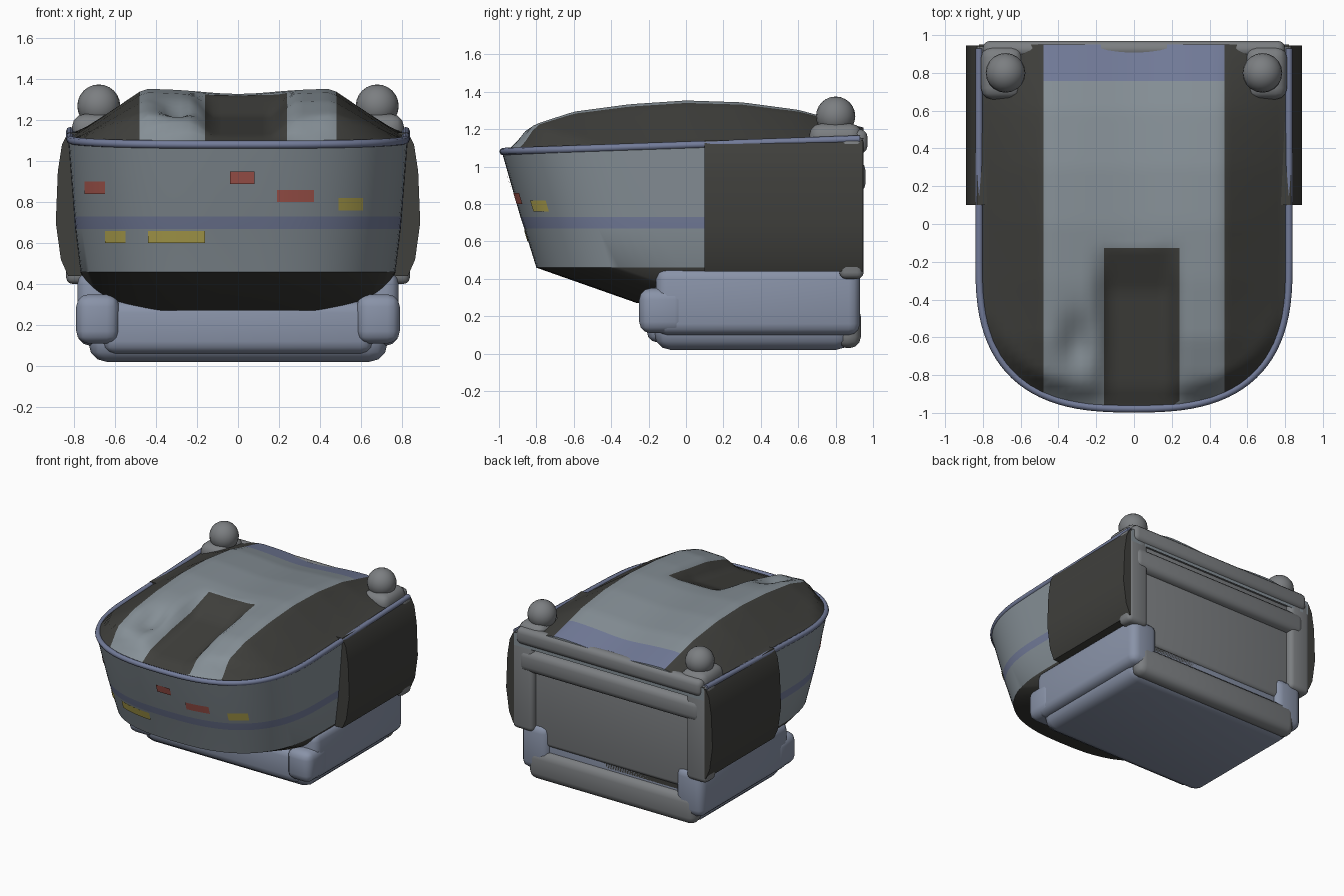
import bpy, bmesh, math

if "Cube" in bpy.data.objects:
    bpy.data.objects.remove(bpy.data.objects["Cube"])

def material(name, c):
    m = bpy.data.materials.new(name)
    m.diffuse_color = (*c, 1)
    m.use_nodes = True
    m.node_tree.nodes["Principled BSDF"].inputs["Base Color"].default_value = m.diffuse_color
    return m

PALE = material("pale_grey", (0.24, 0.28, 0.31))
BLUE = material("blue_grey", (0.17, 0.20, 0.32))
DARK = material("dark_grey", (0.05, 0.05, 0.045))
BASE = material("base_blue", (0.25, 0.29, 0.39))
BACK = material("back_grey", (0.20, 0.21, 0.22))
YELLOW = material("yellow_mark", (0.45, 0.38, 0.08))
RED = material("red_mark", (0.40, 0.10, 0.08))

def finish(name, bm, mats, angle=35):
    bmesh.ops.recalc_face_normals(bm, faces=bm.faces)
    me = bpy.data.meshes.new(name)
    bm.to_mesh(me)
    bm.free()
    ob = bpy.data.objects.new(name, me)
    bpy.context.collection.objects.link(ob)
    for m in mats:
        me.materials.append(m)
    me.shade_smooth()
    me.set_sharp_from_angle(angle=math.radians(angle))
    return ob

def block(name, lo, hi, mat, bevel=0.03):
    bm = bmesh.new()
    bmesh.ops.create_cube(bm, size=1)
    for v in bm.verts:
        v.co = [(a + b) / 2 + c * (b - a) for a, b, c in zip(lo, hi, v.co)]
    bmesh.ops.bevel(bm, geom=bm.edges[:], offset=bevel, segments=3,
                    profile=0.5, affect='EDGES')
    return finish(name, bm, [mat], 40)

def pair(name, lo, hi, mat, bevel=0.03):
    block("right_" + name, lo, hi, mat, bevel)
    block("left_" + name, (-hi[0], lo[1], lo[2]), (-lo[0], hi[1], hi[2]), mat, bevel)

def interp(pts, t):
    for (a, p), (b, q) in zip(pts, pts[1:]):
        if t <= b:
            return p + (q - p) * max(0, (t - a) / (b - a))
    return pts[-1][1]

# U-shaped plan outline, rounded at the front
POWER, DEPTH, REAR, N = 2.7, 0.78, 0.89, 48

def outline(w, f, rear=REAR):
    pts = [(w, rear)]
    for i in range(N + 1):
        a = math.pi * i / N
        c, s = math.cos(a), math.sin(a)
        pts.append((math.copysign(abs(c) ** (2 / POWER), c) * w,
                    f + DEPTH - abs(s) ** (2 / POWER) * DEPTH))
    return pts + [(-w, rear)]

def bow(x, w, f):
    return f + DEPTH - DEPTH * max(0, 1 - (abs(x) / w) ** POWER) ** (1 / POWER)

def rim_z(y):
    return 1.08 + 0.035 * (y + 1)

# Hull lofted from the keel up to the rim
levels = [(0.27, 0.70, -0.26), (0.46, 0.77, -0.80), (0.67, 0.795, -0.865),
          (0.73, 0.80, -0.885), (1.08, 0.83, -0.985)]
bm = bmesh.new()
rings = []
for z, w, f in levels:
    rings.append([bm.verts.new((x, y, rim_z(y) if z > 1 else z)) for x, y in outline(w, f)])
for k, (a, b) in enumerate(zip(rings, rings[1:])):
    for i in range(len(a)):
        j = (i + 1) % len(a)
        face = bm.faces.new((a[i], a[j], b[j], b[i]))
        face.material_index = (2, 0, 1, 0)[k]
bm.faces.new(rings[0])
finish("hull", bm, [PALE, BLUE, DARK])

# Rounded rim around the hull
cu = bpy.data.curves.new("rim", 'CURVE')
cu.dimensions = '3D'
cu.bevel_depth = 0.02
cu.bevel_resolution = 2
cu.use_fill_caps = True
sp = cu.splines.new('POLY')
rim_pts = outline(0.82, -0.978, 0.93)
sp.points.add(len(rim_pts) - 1)
for p, (x, y) in zip(sp.points, rim_pts):
    p.co = (x, y, rim_z(y), 1)
cu.materials.append(BLUE)
bpy.context.collection.objects.link(bpy.data.objects.new("rim", cu))

# Arched deck with sloping dark sides, a sunken channel and a dimple at the front
ARCH = [(-1, 1.12), (-0.8, 1.23), (-0.6, 1.295), (-0.3, 1.335), (0, 1.355),
        (0.3, 1.345), (0.6, 1.305), (0.95, 1.21)]
FLOOR = [(-1, 1.10), (-0.35, 1.22), (-0.05, 1.36)]

def deck_half(y):
    t = min(1, max(0, (-0.98 + DEPTH - y) / DEPTH))
    return 0.82 * (1 - t ** POWER) ** (1 / POWER)

def deck_z(x, y):
    top = interp(ARCH, y) - 0.025 * math.exp(-(x / 0.25) ** 2)
    edge = rim_z(y)
    s = min(1, max(0, (abs(x) - 0.46) / 0.35))
    top += (edge - top) * s
    top -= 0.07 * math.exp(-((x + 0.30) / 0.08) ** 2 - ((y + 0.62) / 0.13) ** 2)
    k = min(1, max(0, (0.24 - abs(x - 0.02)) / 0.09))
    top += k * min(0, interp(FLOOR, y) - top)
    d = min(1, max(0, (y - bow(x, 0.82, -0.98)) / 0.10))   # meet the rim
    return edge + (top - edge) * d

bm = bmesh.new()
cols = [-0.84 + 0.04 * i for i in range(43)]
rows = [-0.975 + 0.0385 * i for i in range(51)]
grid = []
for y in rows:
    h = deck_half(y)
    xs = [max(-h, min(h, x)) for x in cols]
    grid.append([bm.verts.new((x, y, deck_z(x, y))) for x in xs])
for r0, r1 in zip(grid, grid[1:]):
    for i in range(len(cols) - 1):
        f = bm.faces.new((r0[i], r0[i + 1], r1[i + 1], r1[i]))
        c = f.calc_center_median()
        if abs(c.x) > 0.48 or (abs(c.x - 0.03) < 0.19 and c.y < -0.12):
            f.material_index = 2
        elif c.y > 0.74:
            f.material_index = 1
# rear edge turned down to the back wall
last = grid[-1]
low = [bm.verts.new((v.co.x, v.co.y, 1.05)) for v in last]
for i in range(len(last) - 1):
    bm.faces.new((last[i], last[i + 1], low[i + 1], low[i]))
bmesh.ops.remove_doubles(bm, verts=bm.verts[:], dist=0.0005)
finish("deck", bm, [PALE, BLUE, DARK], 60)

# Dark side panels, bulging outwards in the middle
PANEL = [(0.44, 0.83), (0.52, 0.865), (0.70, 0.89), (0.95, 0.88), (1.08, 0.86), (1.14, 0.83)]
for side, s in (("right", 1), ("left", -1)):
    bm = bmesh.new()
    prof = [(0.70, 0.44)] + [(x, z) for z, x in PANEL] + [(0.70, 1.14)]
    ends = [[bm.verts.new((s * x, y, z)) for x, z in prof] for y in (0.10, 0.945)]
    for i in range(len(prof)):
        j = (i + 1) % len(prof)
        bm.faces.new((ends[0][i], ends[0][j], ends[1][j], ends[1][i]))
    for e in ends:
        bm.faces.new(e)
    finish(side + "_side_panel", bm, [DARK], 40)

# Base with side skids and blunt front toes
block("base", (-0.73, -0.17, 0.02), (0.73, 0.89, 0.46), BASE, 0.09)
pair("skid", (0.55, -0.16, 0.10), (0.785, 0.93, 0.46), BASE, 0.06)
pair("skid_toe", (0.58, -0.25, 0.11), (0.79, 0.0, 0.35), BASE, 0.06)
block("base_front_step", (-0.66, -0.21, 0.06), (0.66, 0.1, 0.32), BASE, 0.06)

# Rear wall framed by posts, ledge and lip around a shallow recess
block("rear_wall", (-0.74, 0.78, 0.30), (0.74, 0.905, 1.12), BACK, 0.03)
pair("rear_post", (0.66, 0.82, 0.40), (0.84, 0.95, 1.16), BACK, 0.035)
block("rear_ledge", (-0.78, 0.85, 0.86), (0.78, 0.96, 1.03), BACK, 0.05)
block("rear_top_lip", (-0.80, 0.88, 1.07), (0.80, 0.97, 1.20), BACK, 0.04)
block("rear_sill", (-0.72, 0.80, 0.03), (0.72, 0.935, 0.26), BACK, 0.06)

# Corner knobs at the rear
for side, s in (("right", 1), ("left", -1)):
    bm = bmesh.new()
    bmesh.ops.create_uvsphere(bm, u_segments=20, v_segments=12, radius=0.105)
    for v in bm.verts:
        v.co.x += s * 0.68
        v.co.y += 0.80
        v.co.z += 1.27
    finish(side + "_knob", bm, [BACK])
    block(side + "_knob_foot", (s * 0.70 - 0.11, 0.66, 1.08),
          (s * 0.70 + 0.11, 0.94, 1.23), BACK, 0.06)

# Small painted marks on the bow
marks = [(-0.30, 0.63, 0.14, YELLOW), (0.02, 0.92, 0.06, RED), (0.28, 0.83, 0.09, RED),
         (0.55, 0.79, 0.06, YELLOW), (-0.60, 0.63, 0.05, YELLOW), (-0.70, 0.87, 0.05, RED)]
for i, (x, z, r, m) in enumerate(marks):
    t = (z - 0.46) / 0.62
    bm = bmesh.new()
    bmesh.ops.create_grid(bm, x_segments=6, y_segments=4, size=1)
    for v in bm.verts:
        px, dz = x + v.co.x * r, v.co.y * 0.03
        y = bow(px, 0.77 + 0.06 * t, -0.80 - 0.185 * t)
        v.co = (px, y - 0.01 - dz * 0.3, z + dz)
    finish("bow_mark_%d" % i, bm, [m])
